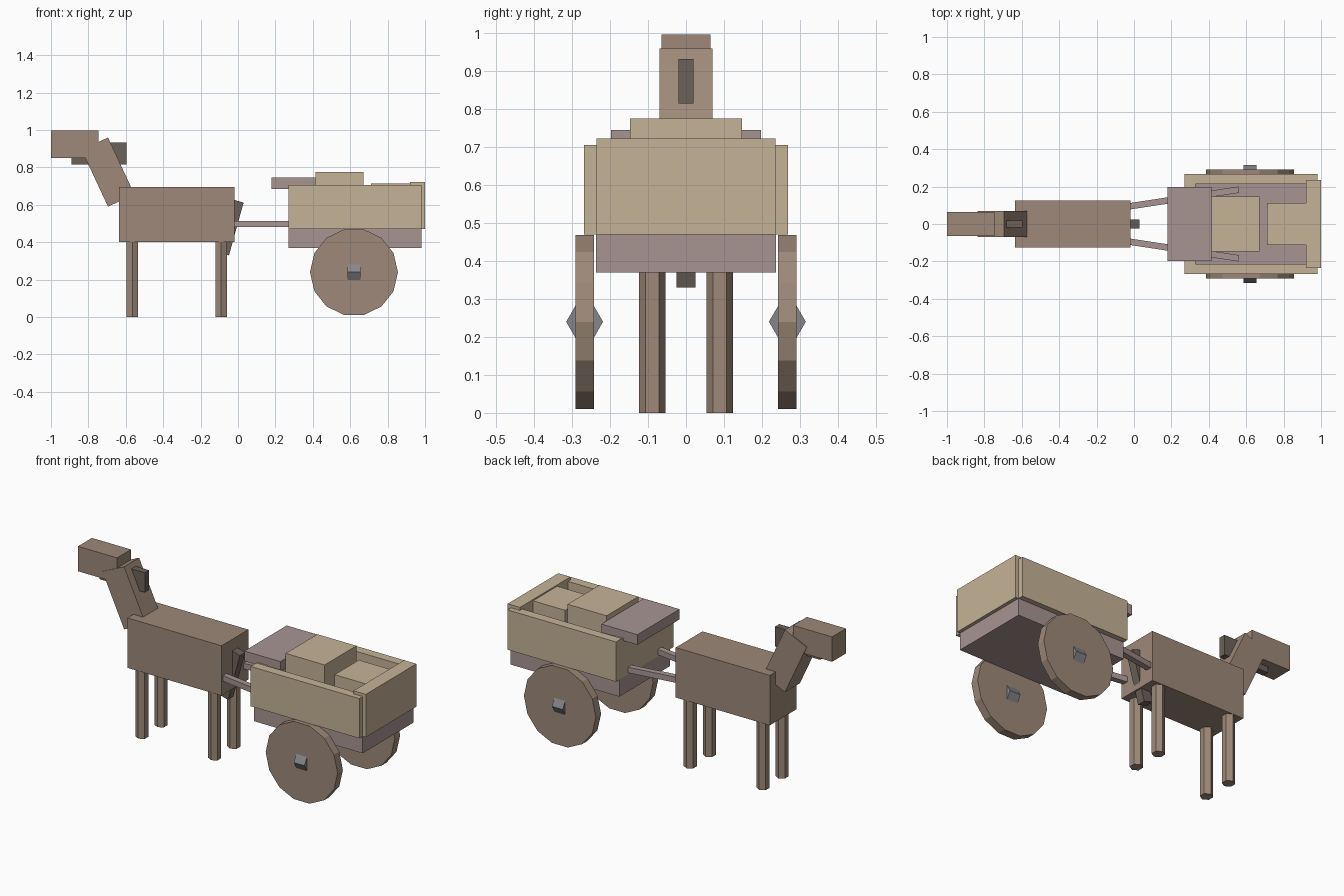
import bpy
from math import radians, pi, atan2, hypot

if "Cube" in bpy.data.objects:
    bpy.data.objects.remove(bpy.data.objects["Cube"])


def material(name, rgb):
    m = bpy.data.materials.new(name)
    m.diffuse_color = (*rgb, 1)
    m.use_nodes = True
    m.node_tree.nodes["Principled BSDF"].inputs["Base Color"].default_value = m.diffuse_color
    return m


HIDE = material("hide brown", (0.34, 0.25, 0.19))
HAIR = material("dark hair", (0.15, 0.12, 0.10))
PLANK = material("pale plank", (0.56, 0.45, 0.31))
FRAME = material("mauve wood", (0.39, 0.30, 0.29))
IRON = material("iron", (0.24, 0.24, 0.26))


def finish(name, mat):
    ob = bpy.context.object
    ob.name = name
    ob.data.materials.append(mat)
    return ob


def block(name, center, size, mat, rot=(0, 0, 0)):
    """Box from centre, full size and rotation."""
    bpy.ops.mesh.primitive_cube_add(size=1, location=center, rotation=rot)
    bpy.context.object.scale = size
    return finish(name, mat)


def span(name, x, y, z, mat):
    """Axis-aligned box from its x, y and z ranges."""
    lo, hi = zip(x, y, z)
    return block(name, [(a + b) / 2 for a, b in zip(lo, hi)],
                 [b - a for a, b in zip(lo, hi)], mat)


def prism(name, center, sides, radius, depth, mat, rot=(0, 0, 0)):
    bpy.ops.mesh.primitive_cylinder_add(vertices=sides, radius=radius, depth=depth,
                                        location=center, rotation=rot)
    return finish(name, mat)


# Horse body, neck and head
span("horse_body", (-0.635, -0.02), (-0.125, 0.125), (0.40, 0.695), HIDE)
block("horse_neck", (-0.695, 0, 0.775), (0.156, 0.14, 0.335), HIDE, (0, radians(-25), 0))
span("horse_head", (-1.0, -0.745), (-0.065, 0.065), (0.85, 0.997), HIDE)

# Mane and tail
span("mane", (-0.89, -0.595), (-0.02, 0.02), (0.815, 0.932), HAIR)
block("tail", (-0.038, 0, 0.479), (0.06, 0.05, 0.293), HAIR, (0, radians(15.5), 0))

# Cart bed, boards and load
span("cart_bed", (0.27, 0.98), (-0.237, 0.237), (0.37, 0.47), FRAME)
span("front_board", (0.27, 0.33), (-0.22, 0.22), (0.47, 0.70), PLANK)
span("tailgate", (0.92, 1.0), (-0.236, 0.236), (0.47, 0.723), PLANK)
span("driver_seat", (0.18, 0.415), (-0.197, 0.197), (0.685, 0.745), FRAME)
span("large_crate", (0.415, 0.67), (-0.148, 0.148), (0.47, 0.775), PLANK)
span("small_crate", (0.71, 0.92), (-0.113, 0.113), (0.47, 0.715), PLANK)

# Paired parts on both sides
for s, side in ((-1, "right"), (1, "left")):
    for x, end in ((-0.565, "front"), (-0.09, "back")):
        prism(f"{end}_leg_{side}", (x, s * 0.089, 0.2), 6, 0.035, 0.4, HIDE)
    y0, y1 = sorted((s * 0.213, s * 0.268))
    span(f"side_board_{side}", (0.27, 0.98), (y0, y1), (0.47, 0.705), PLANK)
    # Shaft splays outward from the horse to the cart
    dx, dy = 0.61, s * 0.093
    block(f"shaft_{side}", (0.255, s * 0.137, 0.497), (hypot(dx, dy), 0.034, 0.033),
          FRAME, (0, 0, atan2(dy, dx)))
    # Wheel with vertices pointing fore and aft, flat at the ground
    wheel = prism(f"wheel_{side}", (0.62, s * 0.267, 0.24), 14, 0.235, 0.049, HIDE,
                  (pi / 2, pi / 2, 0))
    # Hexagonal hub lying along x, vertices pointing sideways
    prism(f"hub_{side}", (0.62, s * 0.267, 0.24), 6, 0.0485, 0.07, IRON, (0, pi / 2, 0))
